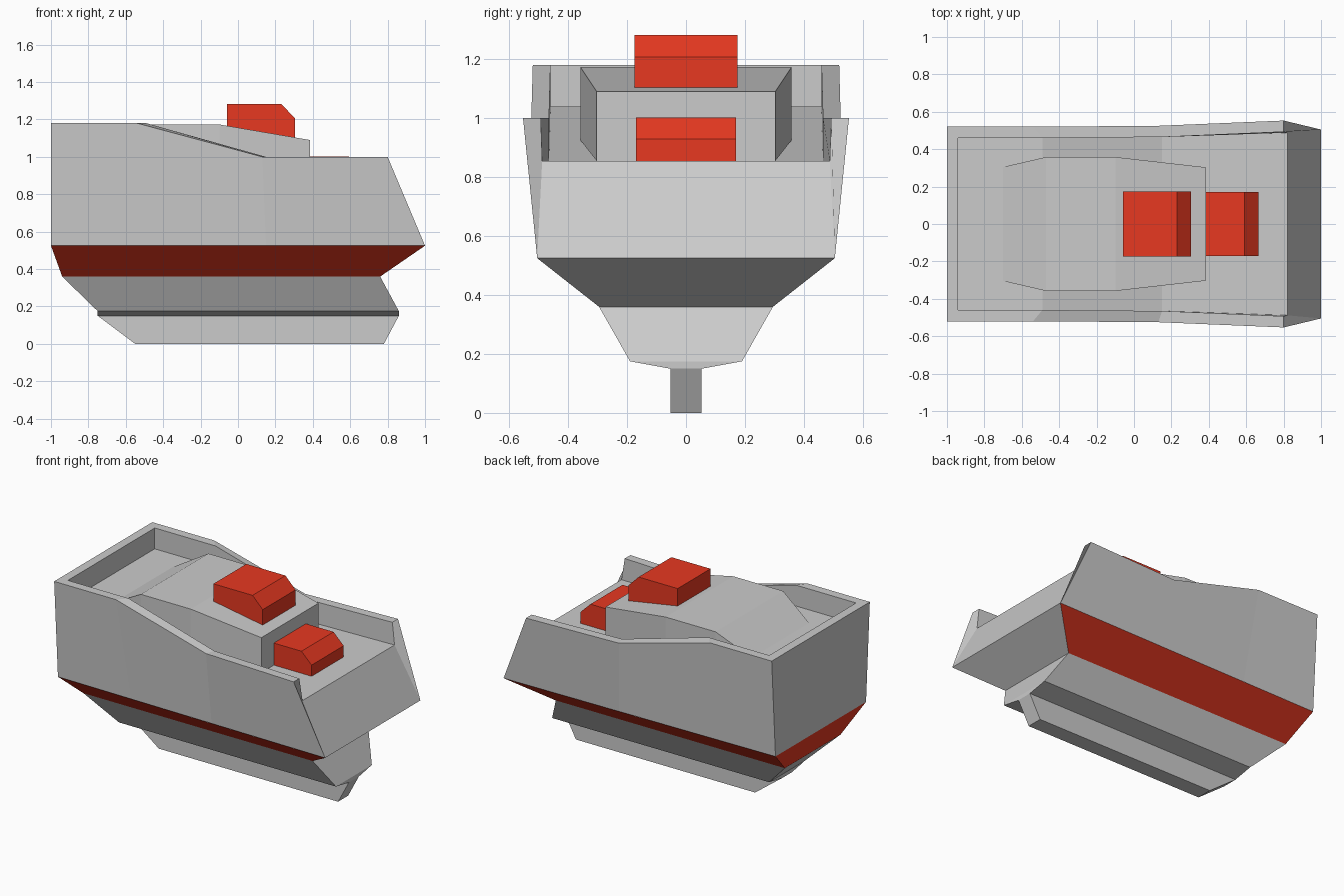
import bpy, bmesh

if "Cube" in bpy.data.objects:
    bpy.data.objects.remove(bpy.data.objects["Cube"])

red = bpy.data.materials.new("red_paint")
red.diffuse_color = (0.8, 0.04, 0.015, 1)
red.use_nodes = True
red.node_tree.nodes["Principled BSDF"].inputs["Base Color"].default_value = red.diffuse_color


def finish(name, bm, mat=None):
    bmesh.ops.remove_doubles(bm, verts=bm.verts, dist=1e-5)
    bmesh.ops.recalc_face_normals(bm, faces=bm.faces)
    me = bpy.data.meshes.new(name)
    bm.to_mesh(me)
    bm.free()
    ob = bpy.data.objects.new(name, me)
    bpy.context.collection.objects.link(ob)
    if mat:
        me.materials.append(mat)
    return ob


def add_face(bm, pts):
    bm.faces.new([bm.verts.new(p) for p in pts])


def flip(p):
    return (p[0], -p[1], p[2])


def across(bm, a, b):
    """Quad spanning the hull from edge a-b to its mirror image."""
    add_face(bm, [a, b, flip(b), flip(a)])


def both(bm, pts):
    """Face plus its mirror image."""
    add_face(bm, pts)
    add_face(bm, [flip(p) for p in pts][::-1])


def ring(z, x0, x1, y0, y1):
    return [(x0, -y0, z), (x1, -y1, z), (x1, y1, z), (x0, y0, z)]


def loft(bm, rings, sides=range(4)):
    for a, b in zip(rings, rings[1:]):
        for i in sides:
            j = (i + 1) % 4
            add_face(bm, [a[i], a[j], b[j], b[i]])


# Upper hull with bulwarks and stepped deck: waterline, outer rim, inner rim, deck edge
stations = [
    [(-1, .48, .525), (-1, .52, 1.18), (-.94, .46, 1.18), (-.94, .46, 1.04)],
    [(-.45, .487, .525), (-.54, .52, 1.18), (-.49, .46, 1.18), (-.49, .46, 1.04)],
    [(.15, .494, .525), (.13, .525, 1.0), (.15, .465, 1.0), (.15, .465, .855)],
    [(1, .505, .525), (.8, .553, 1.0), (.8, .493, 1.0), (.82, .488, .855)],
]
bm = bmesh.new()
for s, t in zip(stations, stations[1:]):
    for k in range(3):
        both(bm, [s[k], t[k], t[k + 1], s[k + 1]])
    across(bm, s[3], t[3])
for k in range(3):
    across(bm, stations[0][k], stations[0][k + 1])
both(bm, stations[3])
across(bm, stations[3][0], stations[3][3])
finish("upper_hull", bm)

# Chamfered band: red on the sides and one end, grey at the ramp end
band = [ring(.525, -1, 1, .48, .505), ring(.36, -.94, .76, .295, .295)]
bm = bmesh.new()
loft(bm, band, (0, 2, 3))
loft(bm, band, (1,))
hull_band = finish("hull_band", bm, red)
grey = bpy.data.materials.new("plain_grey")
grey.diffuse_color = (.8, .8, .8, 1)
grey.use_nodes = True
grey.node_tree.nodes["Principled BSDF"].inputs["Base Color"].default_value = grey.diffuse_color
hull_band.data.materials.append(grey)
for f in hull_band.data.polygons:
    if f.center.x > .5:
        f.material_index = 1

# Lower hull and keel
lower = [band[1],
         ring(.175, -.75, .86, .19, .19),
         ring(.15, -.75, .86, .053, .053),
         ring(0, -.55, .78, .053, .053)]
bm = bmesh.new()
loft(bm, lower)
add_face(bm, lower[-1])
finish("lower_hull_and_keel", bm)

# Cabin: plan stations x, half width, roof height, floor height
cabin = [(-.7, .305, 1.04, 1.04), (-.47, .358, 1.173, 1.035),
         (-.1, .358, 1.173, .925), (.385, .303, 1.09, .855)]
bm = bmesh.new()
for (x0, y0, t0, b0), (x1, y1, t1, b1) in zip(cabin, cabin[1:]):
    side = [(x0, y0, b0), (x1, y1, b1), (x1, y1, t1)]
    both(bm, side + ([(x0, y0, t0)] if t0 > b0 else []))
    across(bm, (x0, y0, t0), (x1, y1, t1))
across(bm, (x1, y1, b1), (x1, y1, t1))
finish("cabin", bm)


# Red boxes with a chamfered front edge
def chamfer_box(name, profile, half):
    bm = bmesh.new()
    both(bm, [(x, half, z) for x, z in profile])
    for (xa, za), (xb, zb) in zip(profile, profile[1:] + profile[:1]):
        across(bm, (xa, half, za), (xb, half, zb))
    finish(name, bm, red)


chamfer_box("roof_box", [(-.06, 1.165), (.305, 1.103), (.305, 1.207),
                         (.23, 1.283), (-.06, 1.283)], .174)
chamfer_box("deck_box", [(.385, .855), (.665, .855), (.665, .93),
                         (.59, 1.003), (.385, 1.003)], .17)
